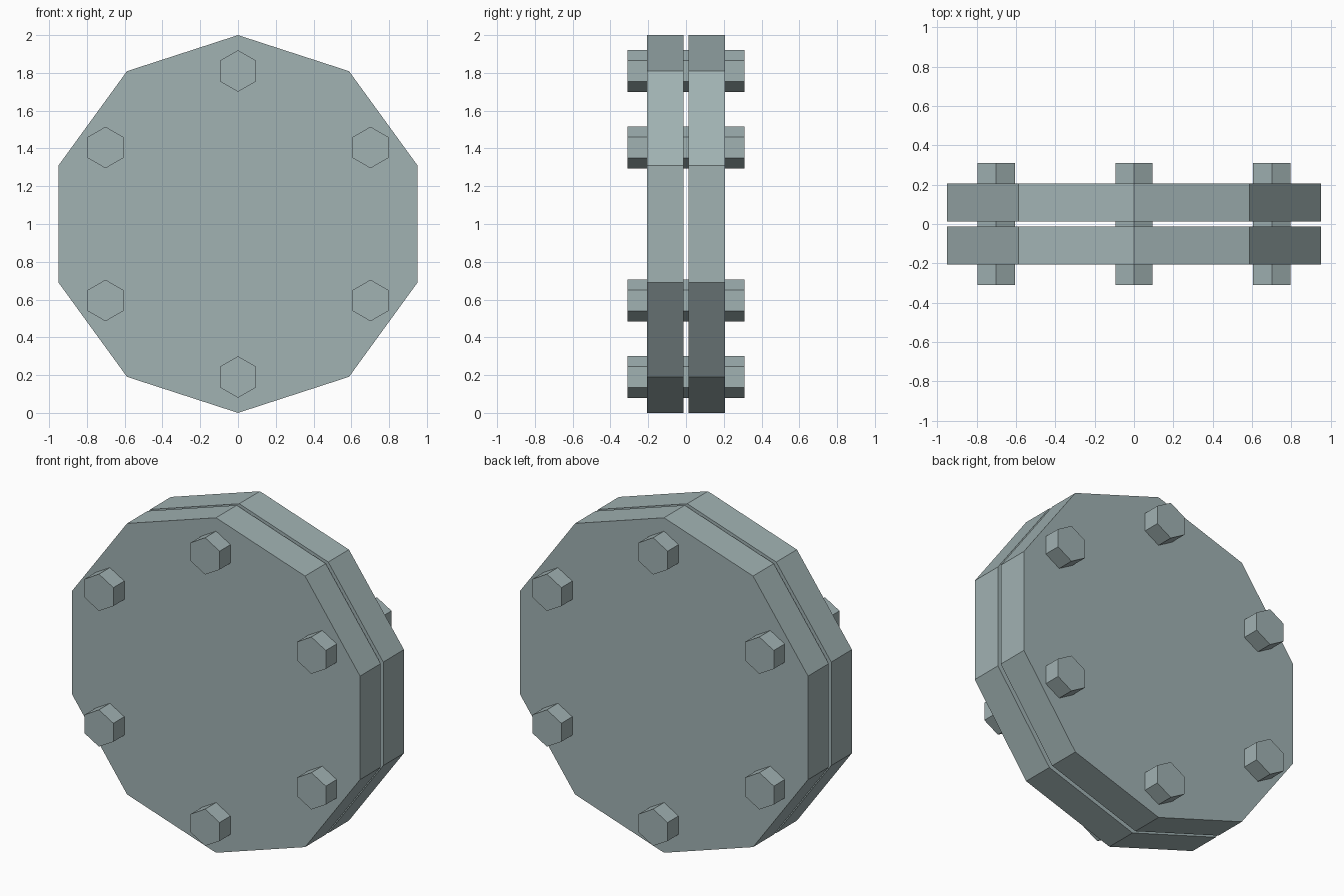
import bpy, bmesh
from math import sin, cos, tau

if "Cube" in bpy.data.objects:
    bpy.data.objects.remove(bpy.data.objects["Cube"])

# Blue-grey metal shared by all parts
metal = bpy.data.materials.new("blue_grey_metal")
metal.diffuse_color = (0.355, 0.445, 0.45, 1)
metal.use_nodes = True
metal.node_tree.nodes["Principled BSDF"].inputs["Base Color"].default_value = metal.diffuse_color


def prism(name, sides, radius, x, z, y0, y1):
    """Flat-sided prism along y with one corner pointing straight up."""
    bm = bmesh.new()
    ring = [(x + radius * sin(tau * i / sides), z + radius * cos(tau * i / sides))
            for i in range(sides)]
    face = bm.faces.new([bm.verts.new((px, y0, pz)) for px, pz in ring])
    ext = bmesh.ops.extrude_face_region(bm, geom=[face], use_keep_orig=True)
    verts = [g for g in ext["geom"] if isinstance(g, bmesh.types.BMVert)]
    bmesh.ops.translate(bm, verts=verts, vec=(0, y1 - y0, 0))
    bmesh.ops.recalc_face_normals(bm, faces=bm.faces)
    mesh = bpy.data.meshes.new(name)
    bm.to_mesh(mesh)
    bm.free()
    mesh.materials.append(metal)
    obj = bpy.data.objects.new(name, mesh)
    bpy.context.collection.objects.link(obj)
    return obj


# Two ten-sided flange plates with a thin gap between them
prism("front_plate", 10, 1.0, 0, 1, -0.207, -0.012)
prism("back_plate", 10, 1.0, 0, 1, 0.012, 0.207)

# Six hexagonal bolts running through both plates
for i in range(6):
    a = tau * i / 6
    prism(f"bolt_{i + 1}", 6, 0.11, 0.81 * sin(a), 1 + 0.81 * cos(a), -0.31, 0.31)
